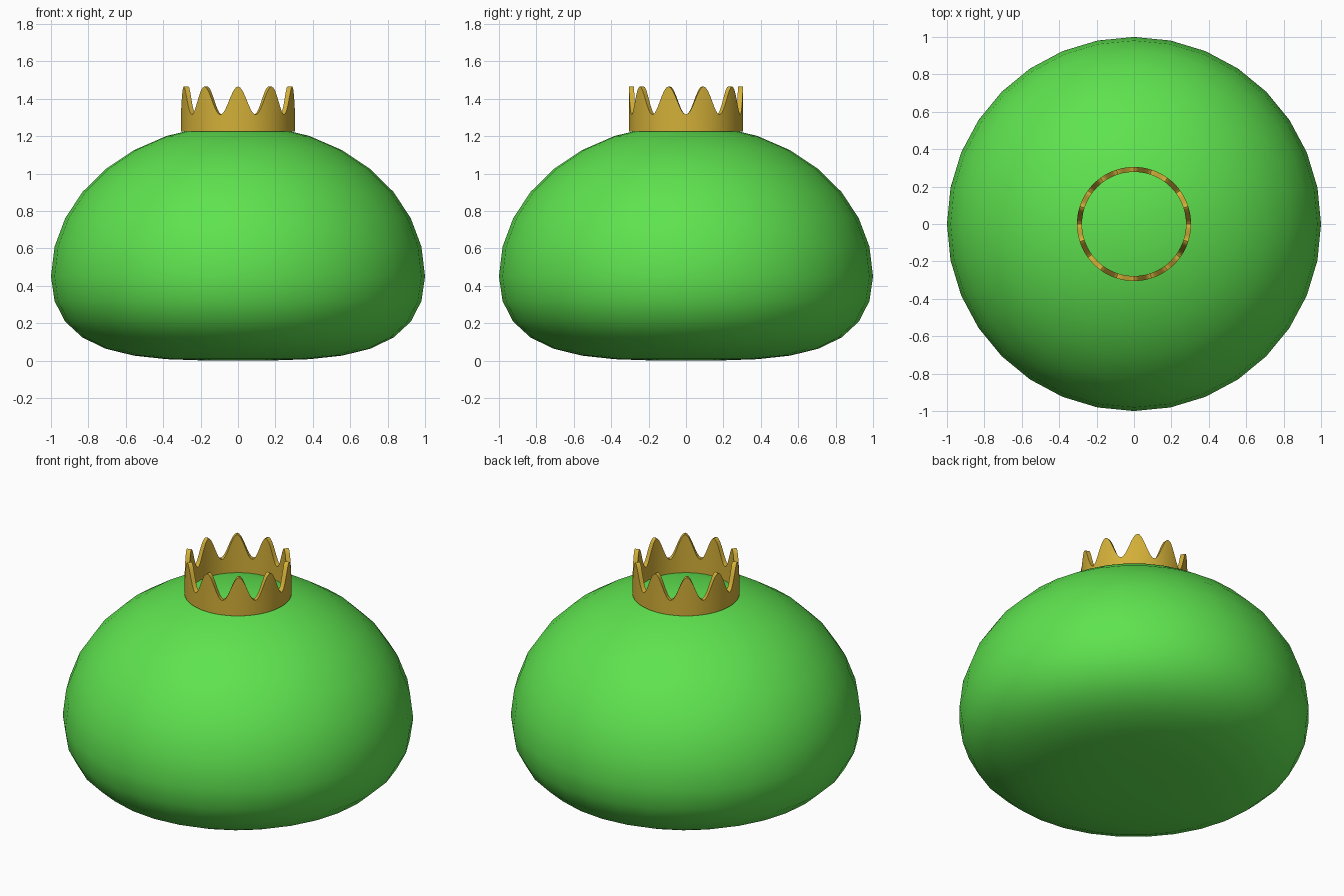
import bpy, bmesh, math

if "Cube" in bpy.data.objects:
    bpy.data.objects.remove(bpy.data.objects["Cube"])


def material(name, rgb):
    m = bpy.data.materials.new(name)
    m.diffuse_color = (*rgb, 1)
    m.use_nodes = True
    m.node_tree.nodes["Principled BSDF"].inputs["Base Color"].default_value = m.diffuse_color
    return m


def finish(name, bm, mat, angle):
    bmesh.ops.recalc_face_normals(bm, faces=bm.faces)
    mesh = bpy.data.meshes.new(name)
    bm.to_mesh(mesh)
    bm.free()
    mesh.materials.append(mat)
    ob = bpy.data.objects.new(name, mesh)
    bpy.context.collection.objects.link(ob)
    bpy.context.view_layer.objects.active = ob
    ob.select_set(True)
    bpy.ops.object.shade_smooth_by_angle(angle=math.radians(angle))
    ob.select_set(False)


green = material("slime green", (0.113, 0.767, 0.078))
gold = material("gold", (0.656, 0.434, 0.04))

# Squashed round body: a sphere with a taller upper half and a flattened base
WAIST = 0.45
bm = bmesh.new()
bmesh.ops.create_uvsphere(bm, u_segments=32, v_segments=16, radius=1)
for v in bm.verts:
    z = v.co.z
    if z >= 0:
        v.co.z = WAIST + 0.812 * z
    else:
        v.co.z = WAIST * (1 - (1 - (1 + z) ** 1.6))
finish("body", bm, green, 60)

# Crown band with ten rounded points, one facing front
OUTER, INNER, BASE = 0.305, 0.278, 1.225
POINTS, STEPS = 10, 16
count = POINTS * STEPS
bm = bmesh.new()
rings = []
for i in range(count):
    a = -math.pi / 2 + 2 * math.pi * i / count
    top = 1.39 + 0.075 * math.cos(POINTS * (a + math.pi / 2))
    rings.append([bm.verts.new((r * math.cos(a), r * math.sin(a), z))
                  for r, z in ((OUTER, BASE), (OUTER, top), (INNER, top), (INNER, BASE))])
for i in range(count):
    p, q = rings[i], rings[(i + 1) % count]
    for k in range(4):
        n = (k + 1) % 4
        bm.faces.new((p[k], q[k], q[n], p[n]))
finish("crown", bm, gold, 40)
